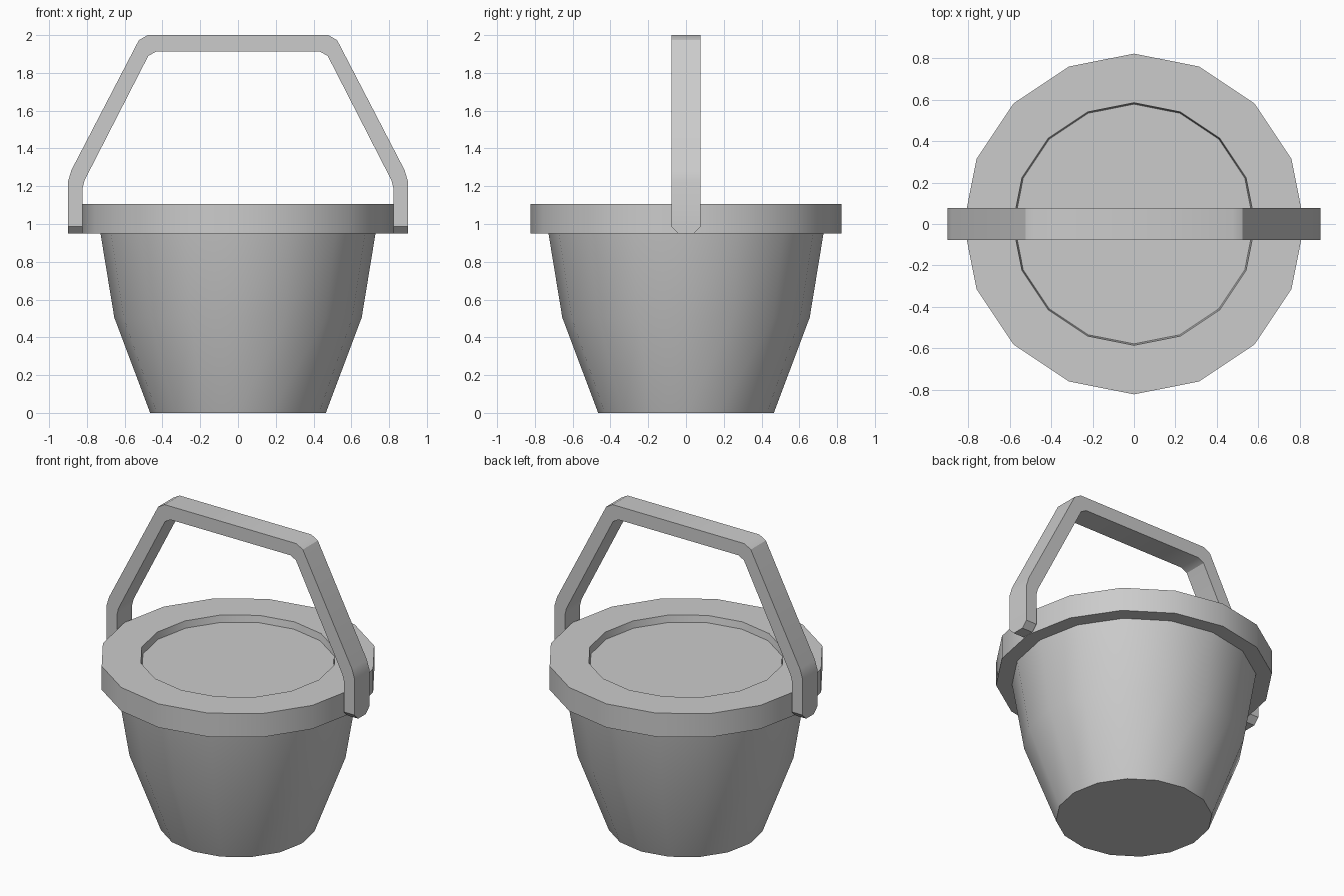
import bpy, math

if "Cube" in bpy.data.objects:
    bpy.data.objects.remove(bpy.data.objects["Cube"])

SIDES = 16


def make_object(name, verts, faces):
    mesh = bpy.data.meshes.new(name)
    mesh.from_pydata(verts, [], faces)
    mesh.update()
    obj = bpy.data.objects.new(name, mesh)
    bpy.context.collection.objects.link(obj)
    bpy.ops.object.select_all(action='DESELECT')
    obj.select_set(True)
    bpy.context.view_layer.objects.active = obj
    bpy.ops.object.shade_smooth_by_angle(angle=math.radians(30))
    return obj


def loft(name, rings):
    """Skin a series of equal-length rings and cap both ends."""
    n = len(rings[0])
    verts = [p for ring in rings for p in ring]
    faces = [tuple(reversed(range(n))), tuple(range(len(verts) - n, len(verts)))]
    for k in range(len(rings) - 1):
        for i in range(n):
            j = (i + 1) % n
            faces.append((k * n + i, k * n + j, (k + 1) * n + j, (k + 1) * n + i))
    return make_object(name, verts, faces)


def circle(r, z):
    step = 2 * math.pi / SIDES
    return [(r * math.cos(i * step), r * math.sin(i * step), z) for i in range(SIDES)]


# Bucket: tapered wall, overhanging rim, shallow recess with flat fill
profile = [(0.465, 0), (0.655, 0.505), (0.728, 0.95), (0.823, 0.95),
           (0.823, 1.105), (0.586, 1.105), (0.579, 1.06)]
loft("bucket", [circle(r, z) for r, z in profile])

# Handle: flat strap, right half as (outer x, z), (inner x, z), half width
half = [((0.9, 0.95), (0.823, 0.95), 0.04),
        ((0.9, 0.988), (0.823, 0.988), 0.078),
        ((0.9, 1.225), (0.823, 1.19), 0.078),
        ((0.882, 1.285), (0.813, 1.23), 0.078),
        ((0.525, 1.973), (0.475, 1.89), 0.078),
        ((0.478, 2.0), (0.435, 1.912), 0.078)]
stations = [(1, s) for s in half] + [(-1, s) for s in reversed(half)]
rings = []
for side, (out, inn, w) in stations:
    rings.append([(side * out[0], -w, out[1]), (side * out[0], w, out[1]),
                  (side * inn[0], w, inn[1]), (side * inn[0], -w, inn[1])])
loft("handle", rings)
